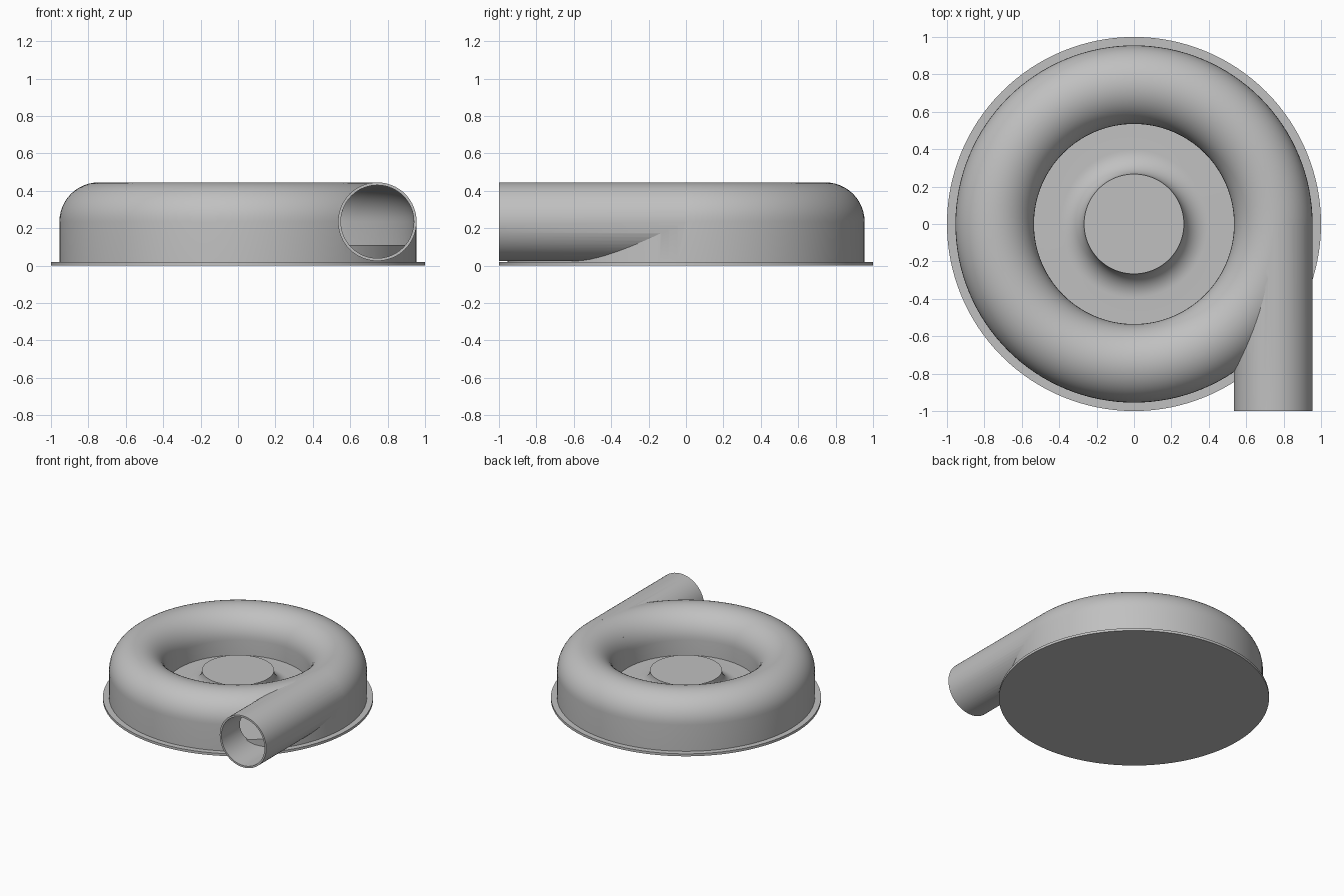
import bpy, bmesh, math
from mathutils import Matrix

cube = bpy.data.objects.get("Cube")
if cube:
    bpy.data.objects.remove(cube, do_unlink=True)

# Main dimensions
TUBE_X, TUBE_Z = 0.745, 0.235      # centre of the round channel
OUTER, INNER = 0.21, 0.195         # channel radii outside and inside
FLOOR = 0.11                       # height of the inner floor
HUB = 0.267

grey = bpy.data.materials.new("Grey metal")
grey.use_nodes = True
colour = (0.53, 0.53, 0.53, 1)
grey.diffuse_color = colour
grey.node_tree.nodes["Principled BSDF"].inputs["Base Color"].default_value = colour


def make(name, bm):
    bmesh.ops.recalc_face_normals(bm, faces=bm.faces)
    mesh = bpy.data.meshes.new(name)
    bm.to_mesh(mesh)
    bm.free()
    mesh.materials.append(grey)
    obj = bpy.data.objects.new(name, mesh)
    bpy.context.collection.objects.link(obj)
    return obj


def lathe(name, profile, closed=False, steps=128):
    """Turn a radius-height profile around the z axis."""
    bm = bmesh.new()
    verts = [bm.verts.new((r, 0, z)) for r, z in profile]
    edges = [bm.edges.new(pair) for pair in zip(verts, verts[1:])]
    if closed:
        edges.append(bm.edges.new((verts[-1], verts[0])))
    bmesh.ops.spin(bm, geom=verts + edges, cent=(0, 0, 0), axis=(0, 0, 1),
                   angle=math.tau, steps=steps)
    bmesh.ops.remove_doubles(bm, verts=bm.verts, dist=1e-5)
    return make(name, bm)


def rod(name, radius, y0, y1):
    """Solid round bar along y on the channel centre."""
    bm = bmesh.new()
    place = (Matrix.Translation((TUBE_X, (y0 + y1) / 2, TUBE_Z))
             @ Matrix.Rotation(math.pi / 2, 4, 'X'))
    bmesh.ops.create_cone(bm, cap_ends=True, segments=64, radius1=radius,
                          radius2=radius, depth=y1 - y0, matrix=place)
    return make(name, bm)


def arc(cx, cz, radius, start, end, count):
    angles = [math.radians(start + (end - start) * i / count) for i in range(count + 1)]
    return [(cx + radius * math.cos(a), cz + radius * math.sin(a)) for a in angles]


def combine(target, tool, operation):
    mod = target.modifiers.new(operation.title(), 'BOOLEAN')
    mod.operation = operation
    mod.solver = 'EXACT'
    mod.object = tool
    bpy.ops.object.select_all(action='DESELECT')
    bpy.context.view_layer.objects.active = target
    target.select_set(True)
    bpy.ops.object.modifier_apply(modifier=mod.name)
    bpy.data.objects.remove(tool, do_unlink=True)


# Casing: base flange, outer wall, rounded top, inlet wall, flared hub
flare = TUBE_Z + 0.003 - FLOOR
profile = [(0, 0), (1, 0), (1, 0.02), (TUBE_X + OUTER, 0.02)]
profile += arc(TUBE_X, TUBE_Z, OUTER, 0, 180, 24)
profile += [(TUBE_X - OUTER, FLOOR)]
profile += arc(HUB + flare, FLOOR + flare, flare, 270, 180, 12)
profile += [(0, FLOOR + flare)]
casing = lathe("volute_casing", profile)

# Outlet pipe leaving along the tangent
combine(casing, rod("outlet_pipe", OUTER, -1, -0.005), 'UNION')

# Hollow out the pipe and the ring channel
combine(casing, rod("bore", INNER, -1.1, -0.01), 'DIFFERENCE')
channel = [(TUBE_X + INNER, FLOOR)] + arc(TUBE_X, TUBE_Z, INNER, 0, 180, 24)
channel += [(TUBE_X - INNER, FLOOR)]
combine(casing, lathe("channel", channel, closed=True), 'DIFFERENCE')

# Raised channel floor, ending in a step at the pipe
low, high = 0.03, FLOOR + 0.001
r_in, r_out = TUBE_X - OUTER + 0.008, TUBE_X + OUTER - 0.005
ring = [(r_in, low), (r_out, low), (r_out, high), (r_in, high)]
combine(casing, lathe("channel_floor", ring, closed=True), 'UNION')

bpy.ops.object.shade_smooth_by_angle(angle=math.radians(20))
